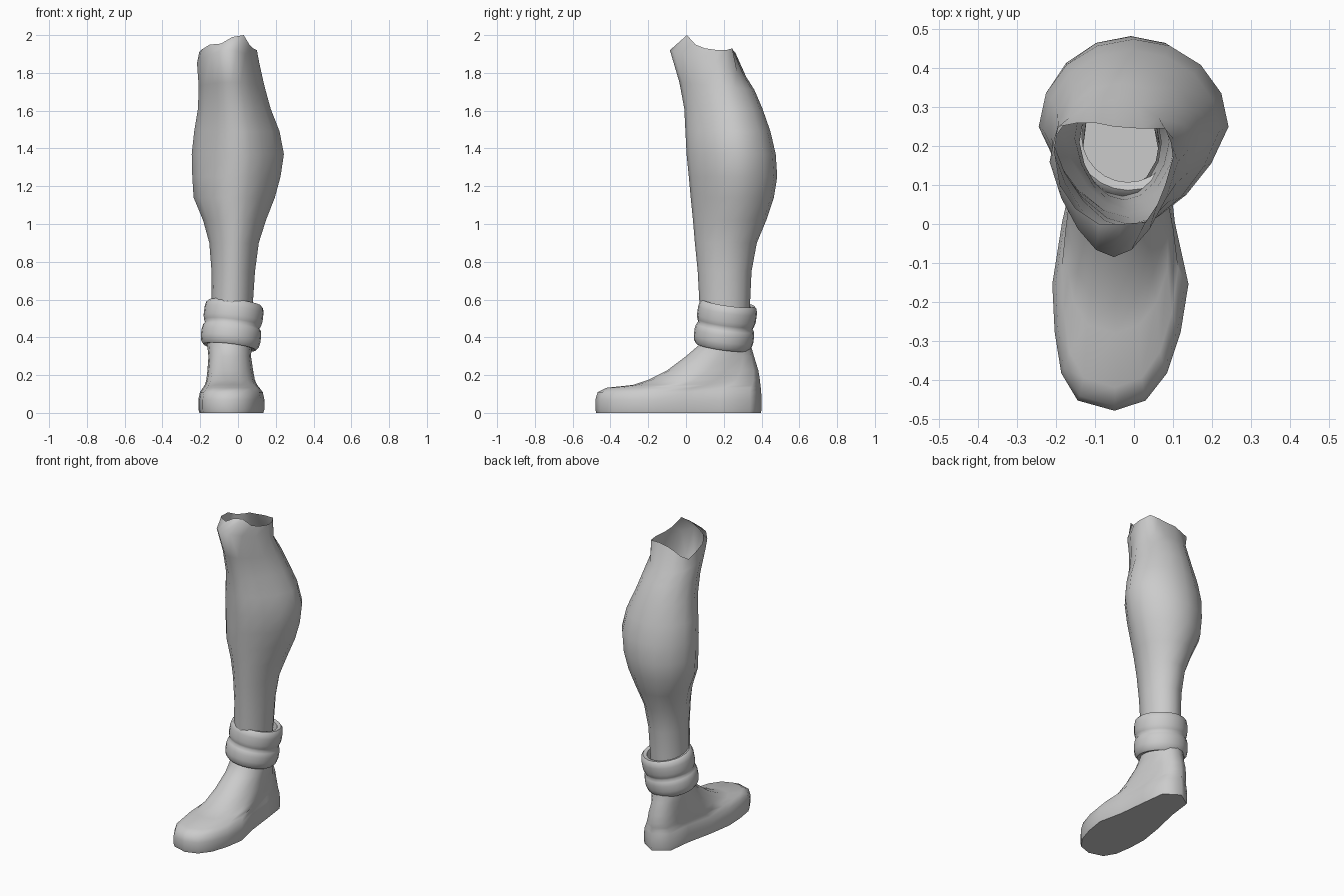
import bpy, math
from mathutils import Vector

SIDES = 16  # vertex 0 is at the front, running round by +x to the back


def make_object(name, verts, faces, angle=60):
    mesh = bpy.data.meshes.new(name)
    mesh.from_pydata(verts, [], faces)
    mesh.update()
    obj = bpy.data.objects.new(name, mesh)
    bpy.context.collection.objects.link(obj)
    bpy.ops.object.select_all(action='DESELECT')
    obj.select_set(True)
    bpy.context.view_layer.objects.active = obj
    bpy.ops.object.shade_smooth_by_angle(angle=math.radians(angle))
    return obj


def loft(name, rings, cap_bottom=False, closed=False, angle=60):
    n = len(rings[0])
    verts = [p for ring in rings for p in ring]
    faces = []
    count = len(rings)
    for r in range(count if closed else count - 1):
        a, b = r * n, ((r + 1) % count) * n
        for k in range(n):
            j = (k + 1) % n
            faces.append((a + k, a + j, b + j, b + k))
    if cap_bottom:
        faces.append(tuple(reversed(range(n))))
    return make_object(name, verts, faces, angle)


def leg_ring(z, x0, x1, y0, y1, widest, narrow, tilt):
    """Egg-shaped section, narrowed towards the shin."""
    cx, w = (x0 + x1) / 2, (x1 - x0) / 2
    ring = []
    for k in range(SIDES):
        a = 2 * math.pi * k / SIDES
        c = math.cos(a)
        y = widest - c * ((widest - y0) if c > 0 else (y1 - widest))
        x = cx + w * math.sin(a) * (1 - narrow * max(c, 0))
        ring.append((x, y, z + tilt * c))
    return ring


# Lower leg: z, x min, x max, y min, y max, y of widest point, narrowing, tilt
leg_sections = [
    (0.45, -0.14, 0.07, 0.08, 0.33, 0.21, 0.0, 0),
    (0.60, -0.14, 0.08, 0.07, 0.34, 0.21, 0.05, 0),
    (0.75, -0.14, 0.09, 0.062, 0.347, 0.21, 0.1, 0),
    (0.90, -0.152, 0.11, 0.047, 0.375, 0.22, 0.15, 0),
    (1.02, -0.185, 0.148, 0.037, 0.425, 0.24, 0.2, 0),
    (1.14, -0.235, 0.195, 0.025, 0.465, 0.25, 0.25, 0),
    (1.25, -0.242, 0.225, 0.015, 0.483, 0.25, 0.28, 0),
    (1.37, -0.245, 0.243, 0.003, 0.475, 0.25, 0.3, 0),
    (1.49, -0.232, 0.220, -0.003, 0.447, 0.24, 0.3, 0),
    (1.61, -0.212, 0.173, -0.009, 0.405, 0.22, 0.28, 0),
    (1.73, -0.208, 0.140, -0.035, 0.362, 0.19, 0.3, 0.02),
    (1.85, -0.217, 0.113, -0.085, 0.318, 0.16, 0.3, 0.07),
]
# Uneven open rim above the knee
rim = [(-0.03, 0.0, 1.99), (0.03, 0.005, 2.0), (0.06, 0.05, 1.95), (0.08, 0.10, 1.93),
       (0.10, 0.17, 1.92), (0.095, 0.21, 1.92), (0.08, 0.245, 1.93), (0.02, 0.245, 1.93),
       (-0.05, 0.25, 1.92), (-0.10, 0.26, 1.91), (-0.145, 0.26, 1.89), (-0.195, 0.25, 1.88),
       (-0.205, 0.19, 1.91), (-0.19, 0.10, 1.925), (-0.15, 0.04, 1.95), (-0.09, 0.0, 1.955)]
loft("lower_leg", [leg_ring(*s) for s in leg_sections] + [rim])

# Shoe sole outline: fraction from toe to heel, left x, right x
sole = [(0, -0.05, -0.05), (0.03, -0.145, 0.03), (0.11, -0.187, 0.085), (0.23, -0.204, 0.12),
        (0.37, -0.21, 0.14), (0.55, -0.185, 0.105), (0.75, -0.145, 0.085),
        (0.93, -0.125, 0.065), (1, -0.03, -0.03)]


def foot_ring(z, y0, y1, width, blend):
    """Blend from the sole outline to a rounded ankle section."""
    ring = []
    for k in range(SIDES):
        a = 2 * math.pi * k / SIDES
        t, left, right = sole[k if k <= 8 else SIDES - k]
        sx = right if k <= 8 else left
        ex, et = -0.045 + 0.115 * math.sin(a), (1 - math.cos(a)) / 2
        x = sx + (ex - sx) * blend
        t = t + (et - t) * blend
        ring.append((-0.04 + (x + 0.04) * width, y0 + (y1 - y0) * t, z))
    return ring


# Shoe: z, toe y, heel y, width factor, ankle blend
foot_sections = [
    (0.00, -0.475, 0.397, 0.97, 0),
    (0.02, -0.480, 0.400, 1.0, 0),
    (0.07, -0.480, 0.400, 1.0, 0),
    (0.11, -0.468, 0.398, 0.95, 0),
    (0.133, -0.42, 0.396, 0.87, 0.05),
    (0.148, -0.28, 0.394, 0.85, 0.2),
    (0.175, -0.20, 0.391, 0.85, 0.4),
    (0.225, -0.10, 0.383, 0.87, 0.6),
    (0.30, 0.00, 0.360, 0.93, 0.9),
    (0.36, 0.07, 0.343, 1.03, 1),
    (0.45, 0.085, 0.335, 0.95, 1),
]
loft("shoe", [foot_ring(*s) for s in foot_sections], cap_bottom=True, angle=70)

# Rolled cuff: two bulging bands around a tilted axis (radius, height)
profile = [(0.118, 0.0), (0.14, -0.004), (0.153, 0.012), (0.159, 0.04), (0.159, 0.075),
           (0.154, 0.1), (0.145, 0.113), (0.152, 0.128), (0.157, 0.15), (0.157, 0.195),
           (0.152, 0.222), (0.14, 0.234), (0.118, 0.228)]
axis = Vector((0.12, 0.14, 1)).normalized()
turn = Vector((0, 0, 1)).rotation_difference(axis)
base = Vector((-0.044, 0.193, 0.352))
CUFF_SIDES = 24
cuff_rings = []
for r, h in profile:
    ring = []
    for k in range(CUFF_SIDES):
        a = 2 * math.pi * k / CUFF_SIDES
        ring.append(base + turn @ Vector((r * math.cos(a), r * math.sin(a), h)))
    cuff_rings.append(ring)
loft("ankle_cuff", cuff_rings, closed=True)
